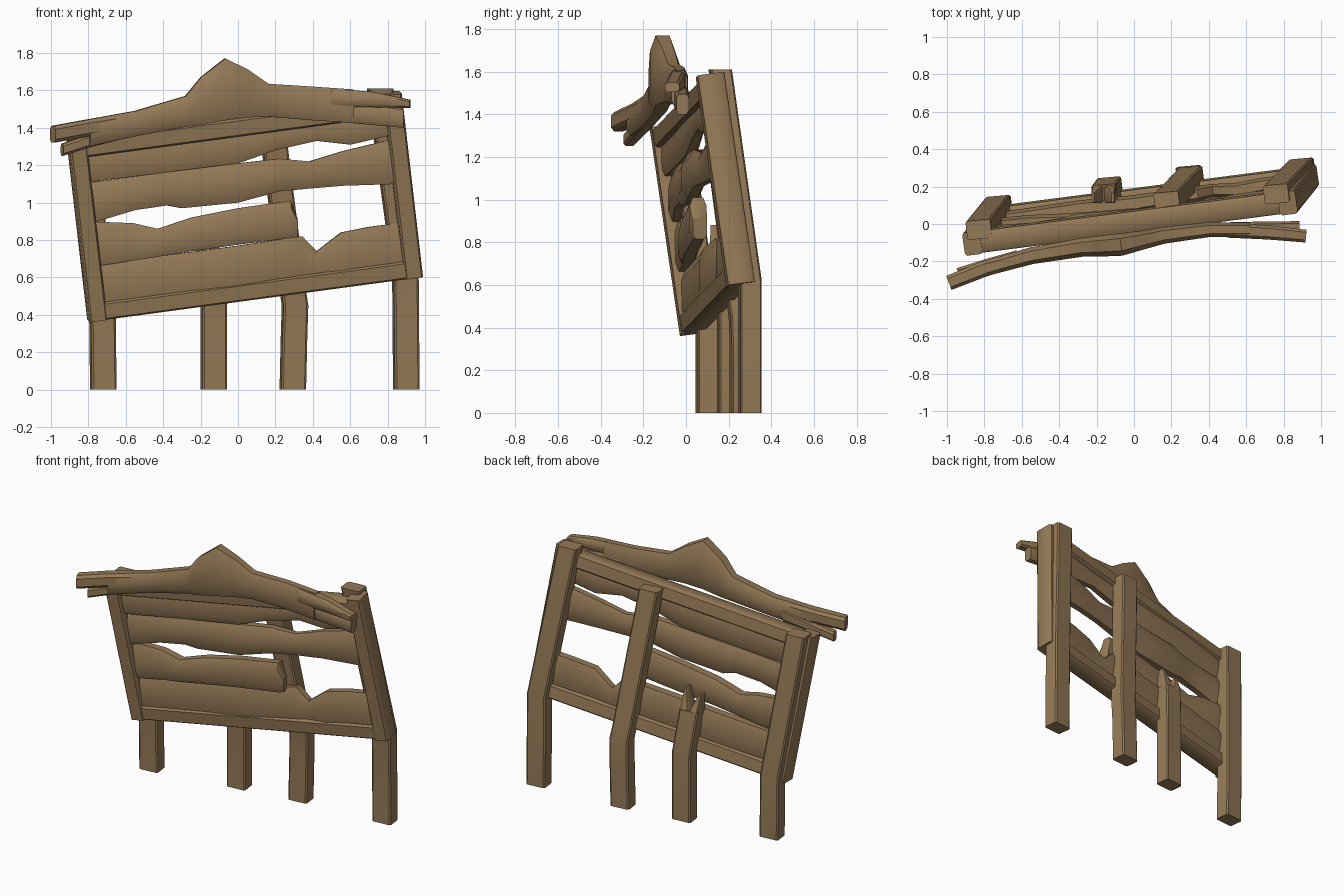
import bpy, bmesh, math
from mathutils import Vector

wood = bpy.data.materials.new("weathered brown wood")
wood.diffuse_color = (0.30, 0.195, 0.095, 1)

# tilted board frame: origin at front lower left corner
O = Vector((-0.79, -0.03, 0.36))
U = Vector((1.78, 0.23, 0.24)).normalized()
V = Vector((-0.12, -0.14, 0.95))
V = (V - U * V.dot(U)).normalized()
N = V.cross(U)          # points to the back
if N.y < 0:
    N = -N


def board_y(x, z):
    """y of the board's front plane at x, z"""
    return O.y - (N.x * (x - O.x) + N.z * (z - O.z)) / N.y


def loft(name, rings, angle=40):
    """skin closed rings of equal length and cap both ends"""
    bm = bmesh.new()
    vs = [[bm.verts.new(p) for p in r] for r in rings]
    n = len(vs[0])
    for r, s in zip(vs, vs[1:]):
        for i in range(n):
            bm.faces.new((r[i], r[(i + 1) % n], s[(i + 1) % n], s[i]))
    bm.faces.new(vs[0])
    bm.faces.new(vs[-1])
    bmesh.ops.recalc_face_normals(bm, faces=bm.faces)
    me = bpy.data.meshes.new(name)
    bm.to_mesh(me)
    bm.free()
    me.materials.append(wood)
    ob = bpy.data.objects.new(name, me)
    bpy.context.collection.objects.link(ob)
    bpy.context.view_layer.objects.active = ob
    ob.select_set(True)
    bpy.ops.object.shade_smooth_by_angle(angle=math.radians(angle))
    ob.select_set(False)
    return ob


def ring(c, e1, e2, k=0.3):
    """chamfered rectangle around c with half axes e1, e2"""
    j = 1 - k
    return [c + e1 * a + e2 * b for a, b in
            ((1, -j), (1, j), (j, 1), (-j, 1), (-1, j), (-1, -j), (-j, -1), (j, -1))]


def plank(name, secs, k=0.4):
    """sections: x, y, z low, z high, half thickness"""
    rings = []
    for i, (x, y, lo, hi, t) in enumerate(secs):
        p, q = secs[max(i - 1, 0)], secs[min(i + 1, len(secs) - 1)]
        tan = Vector((q[0] - p[0], q[1] - p[1], 0)).normalized()
        rings.append(ring(Vector((x, y, (lo + hi) / 2)), Vector((0, 0, (hi - lo) / 2)),
                          Vector((-tan.y, tan.x, 0)) * t, k))
    return loft(name, rings)


def slat(name, secs, k=0.4):
    """sections: x, z low, z high, depth behind board front, half thickness"""
    plank(name, [(x, board_y(x, (lo + hi) / 2) + d, lo, hi, t) for x, lo, hi, d, t in secs], k)


def beam(name, a0, a1, b0, b1, d0, d1, along):
    """straight frame beam in board coordinates"""
    P = lambda a, b, d: O + U * a + V * b + N * d
    am, bm_, dm = (a0 + a1) / 2, (b0 + b1) / 2, (d0 + d1) / 2
    e2 = N * ((d1 - d0) / 2)
    if along == "u":
        rings = [ring(P(a, bm_, dm), V * ((b1 - b0) / 2), e2, 0.2) for a in (a0, a1)]
    else:
        rings = [ring(P(am, b, dm), U * ((a1 - a0) / 2), e2, 0.2) for b in (b0, b1)]
    loft(name, rings)


# frame
beam("frame_left_post", 0, 0.095, 0, 0.985, 0, 0.125, "v")
beam("frame_right_post", 1.715, 1.812, 0, 1.0, 0, 0.125, "v")
beam("frame_bottom_rail", 0.01, 1.80, 0, 0.095, 0.004, 0.121, "u")
beam("frame_top_rail", 0.01, 1.80, 0.885, 0.98, 0.004, 0.121, "u")

# slats, from top to bottom
slat("top_slat", [
    (-0.87, 1.10, 1.29, .06, .035), (-0.4, 1.16, 1.36, .07, .04), (0.0, 1.21, 1.41, .06, .04),
    (0.2, 1.28, 1.43, .06, .035), (0.42, 1.33, 1.46, .06, .03), (0.6, 1.31, 1.48, .06, .035),
    (0.86, 1.37, 1.52, .06, .035)])
slat("upper_slat", [
    (-0.85, 0.87, 1.10, .07, .035), (-0.55, 0.96, 1.14, .05, .04), (-0.38, 0.985, 1.165, .05, .045),
    (-0.3, 0.97, 1.18, .06, .045), (0.0, 1.0, 1.21, .04, .05), (0.22, 1.06, 1.235, .04, .045),
    (0.38, 1.075, 1.22, .05, .035), (0.56, 1.09, 1.275, .06, .04), (0.87, 1.10, 1.35, .06, .04)], 0.5)
slat("broken_slat", [
    (-0.82, 0.65, 0.90, .07, .04), (-0.56, 0.69, 0.89, .06, .04), (-0.43, 0.71, 0.86, .04, .045),
    (-0.25, 0.74, 0.92, .03, .045), (0.0, 0.775, 0.97, .02, .045), (0.28, 0.81, 1.01, .0, .04),
    (0.31, 0.815, 0.92, .0, .035)])
slat("lower_slat", [
    (-0.78, 0.43, 0.66, .065, .04), (-0.3, 0.48, 0.73, .07, .045), (0.0, 0.52, 0.77, .06, .045),
    (0.34, 0.57, 0.82, .07, .04), (0.42, 0.58, 0.74, .07, .035), (0.55, 0.60, 0.84, .06, .04),
    (0.7, 0.62, 0.87, .07, .04), (0.93, 0.65, 0.90, .07, .04)])


# legs: upright below, bent to follow the leaning board above
def leg(name, pts, w=0.066, t=0.05):
    loft(name, [ring(Vector(p), Vector((w, 0.006, 0)), Vector((-0.006, t, 0)), 0.15)
                for p in pts], 30)


leg("left_leg", [(-0.72, 0.10, 0), (-0.725, 0.10, 0.42), (-0.83, -0.03, 1.36)])
leg("right_leg", [(0.90, 0.30, 0), (0.895, 0.30, 0.62), (0.76, 0.16, 1.61)])
leg("inner_right_leg", [(0.293, 0.26, 0), (0.30, 0.26, 0.30), (0.305, 0.255, 0.45),
                        (0.29, 0.24, 0.55), (0.175, 0.12, 1.46)])
leg("broken_leg", [(-0.13, 0.20, 0), (-0.13, 0.20, 0.46), (-0.158, 0.16, 0.74)])
# splintered tips of the broken leg
for name, dx, top in (("left", -0.034, 0.85), ("right", 0.03, 0.88)):
    s = 1 if dx > 0 else -1
    loft("broken_leg_tip_" + name, [
        ring(Vector((-0.158 + dx, 0.16, 0.73)), Vector((0.032, 0, 0)), Vector((0, 0.049, 0)), 0.15),
        ring(Vector((-0.165 + dx + s * 0.022, 0.14, top)), Vector((0.007, 0, 0)),
             Vector((0, 0.025, 0)), 0.15)], 30)

# crooked roof log with a raised knot
plank("roof_log", [
    (-0.80, -0.24, 1.30, 1.445, .04), (-0.55, -0.17, 1.355, 1.49, .045),
    (-0.28, -0.125, 1.405, 1.57, .05), (-0.20, -0.12, 1.415, 1.67, .055),
    (-0.07, -0.11, 1.44, 1.77, .06), (0.05, -0.085, 1.455, 1.71, .05),
    (0.16, -0.06, 1.46, 1.635, .045), (0.4, -0.03, 1.44, 1.62, .04),
    (0.62, -0.03, 1.425, 1.605, .038)], 0.45)
# split ends of the roof log
plank("roof_left_upper_fork", [(-0.66, -0.20, 1.38, 1.465, .04), (-0.80, -0.24, 1.355, 1.445, .042),
                               (-0.99, -0.315, 1.32, 1.41, .04)])
plank("roof_left_lower_fork", [(-0.62, -0.175, 1.34, 1.43, .035), (-0.78, -0.22, 1.30, 1.37, .035),
                               (-0.94, -0.265, 1.25, 1.315, .03)])
plank("roof_right_upper_fork", [(0.50, -0.035, 1.51, 1.61, .038), (0.72, -0.045, 1.51, 1.592, .038),
                                (0.92, -0.065, 1.505, 1.55, .034)])
plank("roof_right_lower_fork", [(0.50, -0.025, 1.435, 1.54, .034), (0.72, -0.02, 1.415, 1.52, .034),
                                (0.885, -0.015, 1.40, 1.495, .03)])
